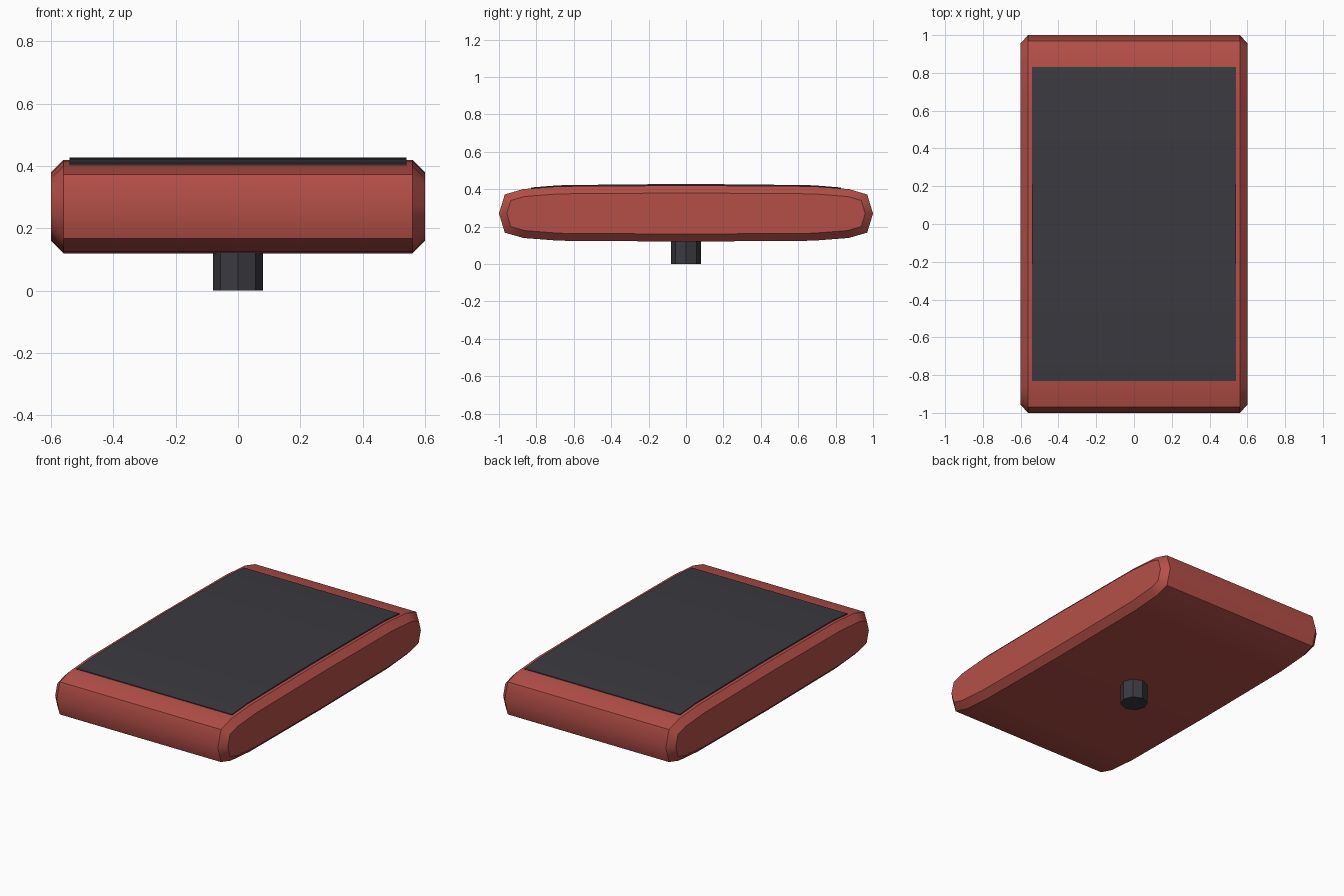
import bpy, bmesh, math

if "Cube" in bpy.data.objects:
    bpy.data.objects.remove(bpy.data.objects["Cube"])


def material(name, rgb):
    m = bpy.data.materials.new(name)
    m.diffuse_color = (*rgb, 1)
    m.use_nodes = True
    m.node_tree.nodes["Principled BSDF"].inputs["Base Color"].default_value = m.diffuse_color
    return m


red = material("brick red", (0.46, 0.078, 0.064))
dark = material("charcoal", (0.042, 0.042, 0.051))

MID, HALF_H = 0.27, 0.15


def extrude_profile(name, points, half_x, mat, bevel=0.0):
    """Prism along x from a closed (y, z) outline, optionally with chamfered caps."""
    bm = bmesh.new()
    loops = [[bm.verts.new((x, y, z)) for y, z in points] for x in (-half_x, half_x)]
    left, right = loops
    n = len(points)
    caps = [bm.faces.new(left), bm.faces.new(right)]
    for i in range(n):
        j = (i + 1) % n
        bm.faces.new((left[i], left[j], right[j], right[i]))
    bmesh.ops.recalc_face_normals(bm, faces=bm.faces[:])
    if bevel:
        rim = list({e for f in caps for e in f.edges})
        bmesh.ops.bevel(bm, geom=rim, offset=bevel, segments=1,
                        affect='EDGES', clamp_overlap=True)
        bmesh.ops.recalc_face_normals(bm, faces=bm.faces[:])
    mesh = bpy.data.meshes.new(name)
    bm.to_mesh(mesh)
    bm.free()
    mesh.materials.append(mat)
    obj = bpy.data.objects.new(name, mesh)
    bpy.context.collection.objects.link(obj)
    return obj


def smooth(obj, degrees):
    bpy.ops.object.select_all(action='DESELECT')
    obj.select_set(True)
    bpy.context.view_layer.objects.active = obj
    bpy.ops.object.shade_smooth_by_angle(angle=math.radians(degrees))


# Body: sixteen-sided superellipse outline with chamfered sides
def superellipse(i, n=16, power=0.4):
    a = 2 * math.pi * i / n
    c, s = round(math.cos(a), 6), round(math.sin(a), 6)
    return (math.copysign(abs(c) ** power, c),
            MID + HALF_H * math.copysign(abs(s) ** power, s))


body = extrude_profile("body", [superellipse(i) for i in range(16)], 0.6, red, 0.04)
smooth(body, 40)

# Screen: thin panel following the gently curved top
half_top = [(0.83, 0.409), (0.68, 0.421), (0.35, 0.4255)]
top = half_top + [(0, 0.428)] + [(-y, z) for y, z in reversed(half_top)]
screen = extrude_profile("screen", top + [(y, z - 0.009) for y, z in reversed(top)],
                         0.54, dark)
smooth(screen, 40)

# Stem: short octagonal post under the middle
bpy.ops.mesh.primitive_cylinder_add(vertices=8, radius=0.08, depth=0.14,
                                    location=(0, 0, 0.07))
stem = bpy.context.object
stem.name = "stem"
stem.data.materials.append(dark)
